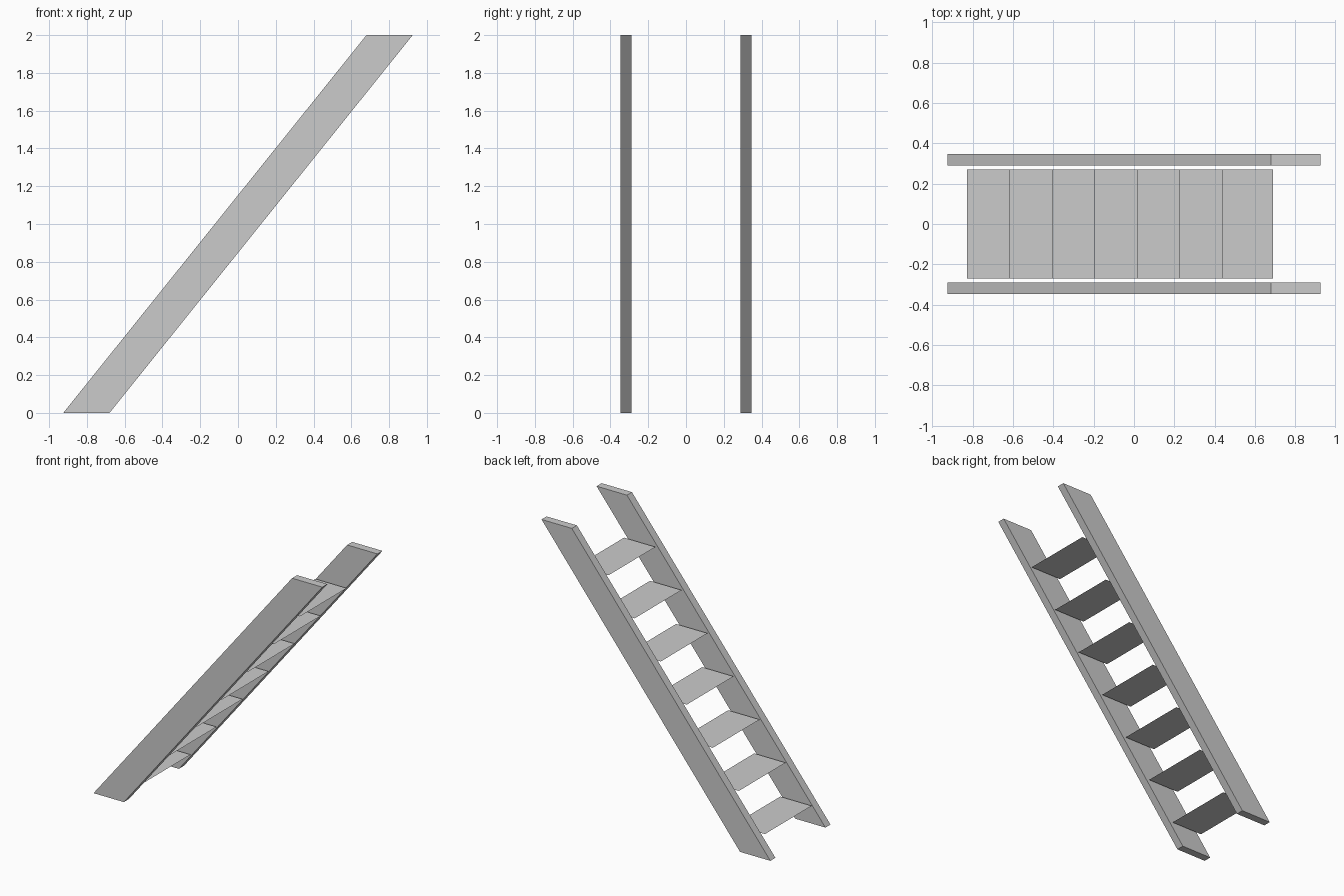
import bpy

if "Cube" in bpy.data.objects:
    bpy.data.objects.remove(bpy.data.objects["Cube"])

def mesh_object(name, verts, faces):
    mesh = bpy.data.meshes.new(name)
    mesh.from_pydata(verts, [], faces)
    obj = bpy.data.objects.new(name, mesh)
    bpy.context.collection.objects.link(obj)
    return obj

# Side rails: slanted profile in xz, extruded along y
profile = [(-0.925, 0), (-0.68, 0), (0.925, 2), (0.68, 2)]

def side_rail(name, y0, y1):
    verts = [(x, y, z) for y in (y0, y1) for x, z in profile]
    sides = [(i, i + 4, (i + 1) % 4 + 4, (i + 1) % 4) for i in range(4)]
    rail = mesh_object(name, verts, [(0, 1, 2, 3), (7, 6, 5, 4)] +
                       [tuple(reversed(f)) for f in [s[::-1] for s in sides]])
    return rail

side_rail("front_rail", -0.347, -0.289)
side_rail("back_rail", 0.289, 0.347)

# Treads: thin flat sheets stepping up between the rails
STEPS = 7
for i in range(STEPS):
    x = -0.827 + 0.2105 * i
    z = 0.14 + 0.259 * i
    w, h = 0.254, 0.27
    mesh_object(f"tread_{i + 1}",
                [(x, -h, z), (x + w, -h, z), (x + w, h, z), (x, h, z)],
                [(0, 1, 2, 3)])
